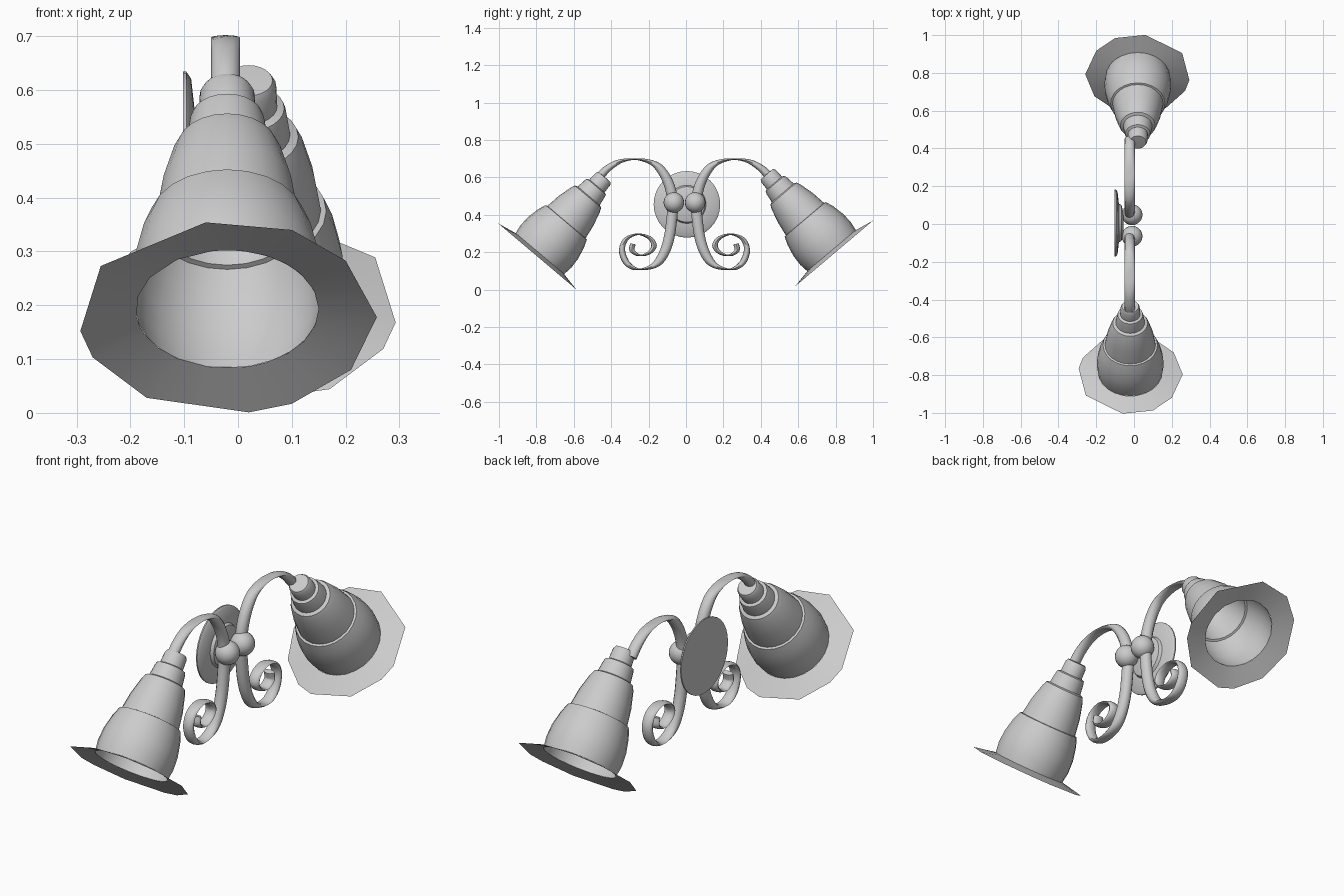
import bpy, bmesh, math
from mathutils import Matrix, Vector

if "Cube" in bpy.data.objects:
    bpy.data.objects.remove(bpy.data.objects["Cube"])


def make_object(name, bm, angle=35):
    bmesh.ops.remove_doubles(bm, verts=bm.verts, dist=0.0001)
    bmesh.ops.recalc_face_normals(bm, faces=bm.faces)
    mesh = bpy.data.meshes.new(name)
    bm.to_mesh(mesh)
    bm.free()
    ob = bpy.data.objects.new(name, mesh)
    bpy.context.collection.objects.link(ob)
    bpy.ops.object.select_all(action='DESELECT')
    ob.select_set(True)
    bpy.context.view_layer.objects.active = ob
    bpy.ops.object.shade_smooth_by_angle(angle=math.radians(angle))
    return ob


def lathe(name, profile, matrix, segments=24):
    # revolve (radius, height) points around local z
    bm = bmesh.new()
    verts = [bm.verts.new((r, 0, h)) for r, h in profile]
    edges = [bm.edges.new(p) for p in zip(verts, verts[1:])]
    bmesh.ops.spin(bm, geom=verts + edges, axis=(0, 0, 1), cent=(0, 0, 0),
                   angle=2 * math.pi, steps=segments)
    bm.transform(matrix)
    return make_object(name, bm)


def smooth_path(pts, steps=4):
    # Catmull-Rom interpolation through the control points
    p = [Vector(q) for q in pts]
    p = [2 * p[0] - p[1]] + p + [2 * p[-1] - p[-2]]
    out = []
    for a, b, c, d in zip(p, p[1:], p[2:], p[3:]):
        for i in range(steps):
            t = i / steps
            out.append(0.5 * (2 * b + (c - a) * t + (2 * a - 5 * b + 4 * c - d) * t * t
                              + (3 * b - a - 3 * c + d) * t ** 3))
    return out + [p[-2]]


ARM_X, MID_Y = -0.023, -0.008
TILT = math.radians(40.2)
RIM_DROP = 0.021  # the rim flares slightly below the shade opening

# each shade is the other one turned half way round the vertical axis
turns = {"front": Matrix.Identity(4),
         "back": Matrix.Translation((0, -0.003, 0.016)) @ Matrix.Rotation(math.pi, 4, 'Z')}

# bell-shaped shade with stepped collars
bell = [(0.17, 0), (0.177, 0.05), (0.174, 0.11), (0.16, 0.175), (0.144, 0.218),
        (0.134, 0.22), (0.122, 0.3), (0.102, 0.375), (0.092, 0.398), (0.077, 0.404),
        (0.07, 0.455), (0.066, 0.468), (0.053, 0.473), (0.051, 0.522),
        (0.044, 0.535), (0, 0.537)]
# uneven rim outline as seen from the front (x, z)
rim = [(-0.293, 0.152), (-0.255, 0.273), (-0.06, 0.354), (0.1, 0.34), (0.2, 0.283),
       (0.258, 0.178), (0.21, 0.08), (0.1, 0.017), (0.02, 0.001), (-0.17, 0.028),
       (-0.27, 0.103)]
place = Matrix.Translation((-0.02, -0.781, 0.193)) @ Matrix.Rotation(-TILT, 4, 'X')

for side, turn in turns.items():
    lathe(side + "_shade", bell, turn @ place)
    # flared rim: ring between the uneven outline and the round opening
    bm = bmesh.new()
    mid_z = 0.193 - RIM_DROP * math.cos(TILT)
    outline = [Vector((x + 0.02, (z - mid_z) / math.sin(TILT))) for x, z in rim]
    outer, inner = [], []
    for a, b in zip(outline, outline[1:] + outline[:1]):
        for t in (0, 0.5):
            p = a.lerp(b, t)
            q = p.normalized() * 0.17
            outer.append(bm.verts.new((p.x, p.y, -RIM_DROP)))
            inner.append(bm.verts.new((q.x, q.y, 0)))
    n = len(outer)
    for i in range(n):
        j = (i + 1) % n
        bm.faces.new((outer[i], outer[j], inner[j], inner[i]))
    # front-view height rises toward the outer (-y) edge of the tilted plane
    bm.transform(turn @ place @ Matrix.Scale(-1, 4, (0, 1, 0)))
    make_object(side + "_shade_rim", bm)

# curled arm, path in (y, z) from the shade to the end of the scroll
arm_path = smooth_path([
    (0.45, 0.60), (0.40, 0.65), (0.33, 0.688), (0.24, 0.697), (0.158, 0.675), (0.11, 0.63),
    (0.076, 0.565), (0.059, 0.50), (0.056, 0.43), (0.062, 0.36), (0.074, 0.28), (0.097, 0.205),
    (0.135, 0.145), (0.19, 0.115), (0.255, 0.112), (0.305, 0.148), (0.326, 0.215),
    (0.302, 0.272), (0.24, 0.296), (0.178, 0.276), (0.155, 0.235), (0.18, 0.198),
    (0.23, 0.183), (0.272, 0.208), (0.268, 0.245)])

for side, s in (("back", 1), ("front", -1)):
    bm = bmesh.new()
    rings = []
    last = len(arm_path) - 1
    for i, p in enumerate(arm_path):
        t = (arm_path[min(i + 1, last)] - arm_path[max(i - 1, 0)]).normalized()
        # the arm flattens where it runs level, and thins out in the scroll
        thick = 0.026 if i < 48 else max(0.012, 0.026 - (i - 48) * 0.0008)
        half = thick * abs(t.y) + 0.003
        ring = []
        for k in range(12):
            a = 2 * math.pi * k / 12
            q = p + Vector((-t.y, t.x)) * half * math.sin(a)
            ring.append(bm.verts.new((ARM_X + 0.027 * math.cos(a),
                                      MID_Y + s * (q.x - MID_Y), q.y)))
        rings.append(ring)
    for r0, r1 in zip(rings, rings[1:]):
        for k in range(12):
            m = (k + 1) % 12
            bm.faces.new((r0[k], r0[m], r1[m], r1[k]))
    bm.faces.new(rings[0])
    bm.faces.new(rings[-1])
    make_object(side + "_arm", bm, 50)

    # ball covering the arm at the wall plate
    bm = bmesh.new()
    bmesh.ops.create_uvsphere(bm, u_segments=20, v_segments=12, radius=0.055)
    bm.transform(Matrix.Translation((-0.01, MID_Y + s * 0.057, 0.466)))
    make_object(side + "_ball", bm)

# round wall plate with a raised centre
plate = [(0, -0.102), (0.178, -0.102), (0.178, -0.096), (0.165, -0.087), (0.102, -0.08),
         (0.095, -0.066), (0.06, -0.057), (0, -0.055)]
lathe("wall_plate", plate,
      Matrix.Translation((0, 0.005, 0.456)) @ Matrix.Rotation(math.pi / 2, 4, 'Y'), 32)
